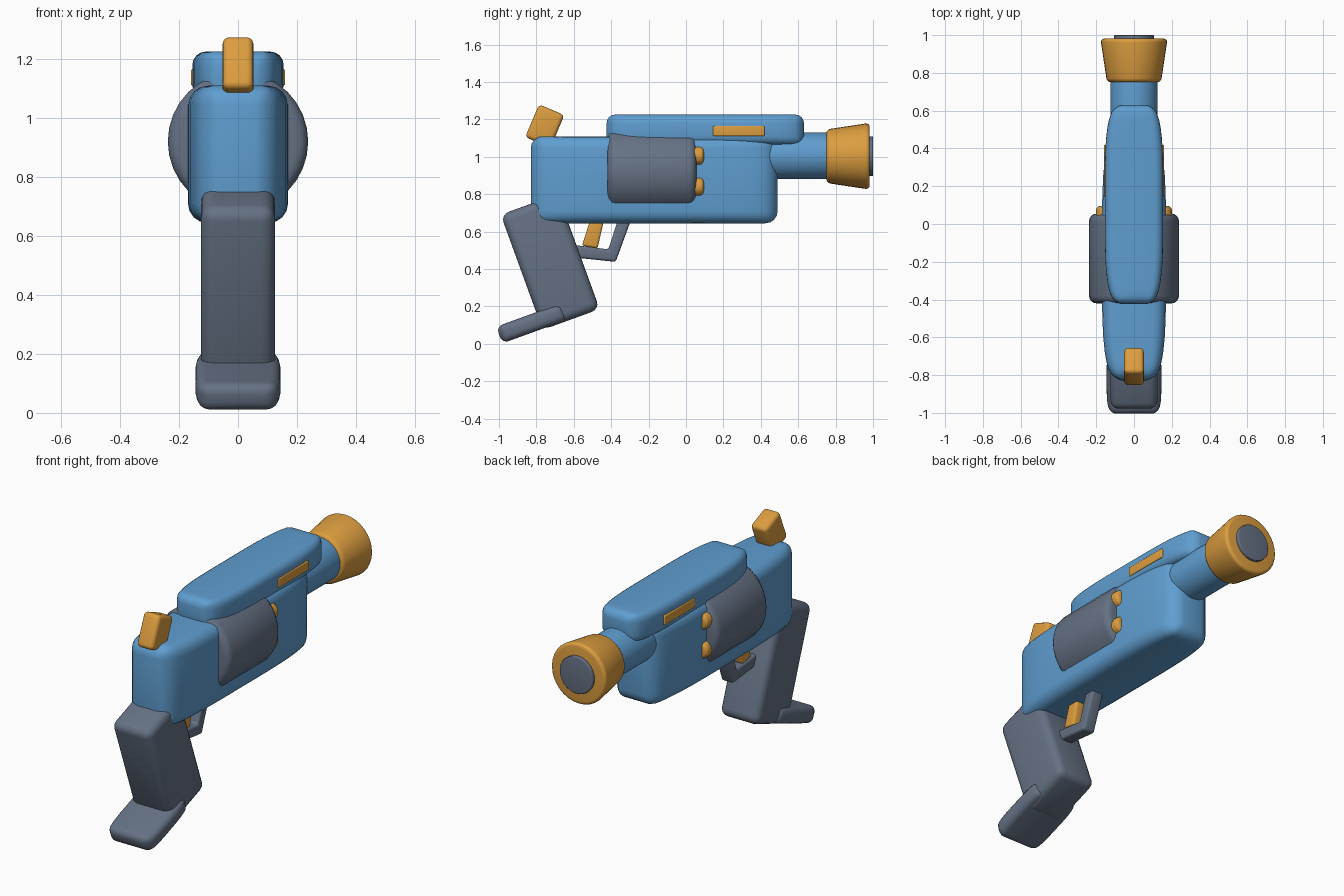
import bpy, bmesh
from math import radians
from mathutils import Matrix, Vector

if "Cube" in bpy.data.objects:
    bpy.data.objects.remove(bpy.data.objects["Cube"], do_unlink=True)


def material(name, rgb):
    m = bpy.data.materials.new(name)
    m.use_nodes = True
    m.diffuse_color = (*rgb, 1)
    m.node_tree.nodes["Principled BSDF"].inputs["Base Color"].default_value = (*rgb, 1)
    return m


blue = material("blue", (0.115, 0.34, 0.63))
grey = material("slate grey", (0.13, 0.165, 0.23))
orange = material("orange", (0.72, 0.34, 0.05))


def finish(bm, name, mat):
    bmesh.ops.recalc_face_normals(bm, faces=bm.faces)
    mesh = bpy.data.meshes.new(name)
    bm.to_mesh(mesh)
    bm.free()
    mesh.materials.append(mat)
    obj = bpy.data.objects.new(name, mesh)
    bpy.context.collection.objects.link(obj)
    bpy.ops.object.select_all(action='DESELECT')
    obj.select_set(True)
    bpy.context.view_layer.objects.active = obj
    bpy.ops.object.shade_smooth_by_angle(angle=radians(35))
    return obj


def round_edges(bm, width):
    edges = [e for e in bm.edges if e.calc_face_angle(0) > radians(30)]
    bmesh.ops.bevel(bm, geom=edges, offset=width, segments=4, profile=0.5,
                    affect='EDGES', clamp_overlap=True)


def box(name, mat, size, loc, bevel, tilt=0, taper=0):
    """Rounded box, tilted about x; taper narrows both y ends in plan."""
    bm = bmesh.new()
    bmesh.ops.create_cube(bm, size=1)
    bmesh.ops.scale(bm, vec=size, verts=bm.verts)
    round_edges(bm, bevel)
    if taper:
        half = size[1] / 2
        for t in (0.3, 0.5, 0.65, 0.77, 0.85):
            for side in (-1, 1):
                bmesh.ops.bisect_plane(bm, geom=bm.verts[:] + bm.edges[:] + bm.faces[:],
                                       plane_co=(0, side * t * half, 0), plane_no=(0, 1, 0))
        for v in bm.verts:
            v.co.x *= (1 - (taper * abs(v.co.y) / half) ** 4) ** 0.25
    bm.transform(Matrix.Translation(loc) @ Matrix.Rotation(radians(tilt), 4, 'X'))
    return finish(bm, name, mat)


def barrel_part(name, mat, y0, y1, r0, r1, z, bevel, x=0, sides=32):
    """Rounded cylinder or cone along y."""
    bm = bmesh.new()
    bmesh.ops.create_cone(bm, cap_ends=True, segments=sides, radius1=r0, radius2=r1, depth=y1 - y0)
    round_edges(bm, bevel)
    bm.transform(Matrix.Translation((x, (y0 + y1) / 2, z)) @ Matrix.Rotation(radians(-90), 4, 'X'))
    return finish(bm, name, mat)


def side_profile(name, mat, points, half, bevel):
    """Side outline (y, z) extruded across x."""
    bm = bmesh.new()
    face = bm.faces.new([bm.verts.new((-half, y, z)) for y, z in points])
    new = bmesh.ops.extrude_face_region(bm, geom=[face])["geom"]
    bmesh.ops.translate(bm, vec=Vector((2 * half, 0, 0)),
                        verts=[g for g in new if isinstance(g, bmesh.types.BMVert)])
    bmesh.ops.recalc_face_normals(bm, faces=bm.faces)
    round_edges(bm, bevel)
    return finish(bm, name, mat)


# Main body and upper casing
box("body", blue, (0.34, 1.32, 0.465), (0, -0.17, 0.877), 0.065, taper=0.97)
box("top_casing", blue, (0.31, 1.055, 0.16), (0, 0.103, 1.145), 0.045, taper=0.97)
box("casing_strip", orange, (0.32, 0.275, 0.055), (0, 0.282, 1.138), 0.006)

# Drum with its pins
barrel_part("drum", grey, -0.42, 0.055, 0.238, 0.238, 0.92, 0.04)
for side, label in ((1, "left"), (-1, "right")):
    for z, level in ((1.005, "upper"), (0.84, "lower")):
        barrel_part(f"{label}_{level}_pin", orange, -0.05, 0.095, 0.05, 0.05, z, 0.02,
                    x=side * 0.15, sides=16)

# Barrel and muzzle
barrel_part("barrel", blue, 0.35, 0.8, 0.125, 0.125, 1.005, 0.01)
barrel_part("muzzle", orange, 0.75, 0.982, 0.143, 0.178, 1.003, 0.022)
barrel_part("muzzle_plug", grey, 0.93, 1.0, 0.106, 0.106, 1.003, 0.005)

# Grip and its foot
box("grip", grey, (0.25, 0.325, 0.655), (0, -0.726, 0.438), 0.045, tilt=20)
box("grip_foot", grey, (0.29, 0.375, 0.095), (0, -0.822, 0.111), 0.035, tilt=20, taper=0.85)

# Hammer, trigger and guard
box("hammer", orange, (0.104, 0.147, 0.19), (0, -0.755, 1.164), 0.022, tilt=-23)
side_profile("trigger", orange, [(-0.5, 0.7), (-0.43, 0.7), (-0.473, 0.51), (-0.556, 0.525)],
             0.03, 0.012)
side_profile("trigger_guard", grey,
             [(-0.28, 0.7), (-0.376, 0.438), (-0.66, 0.468), (-0.66, 0.536),
              (-0.415, 0.505), (-0.352, 0.7)], 0.038, 0.014)
